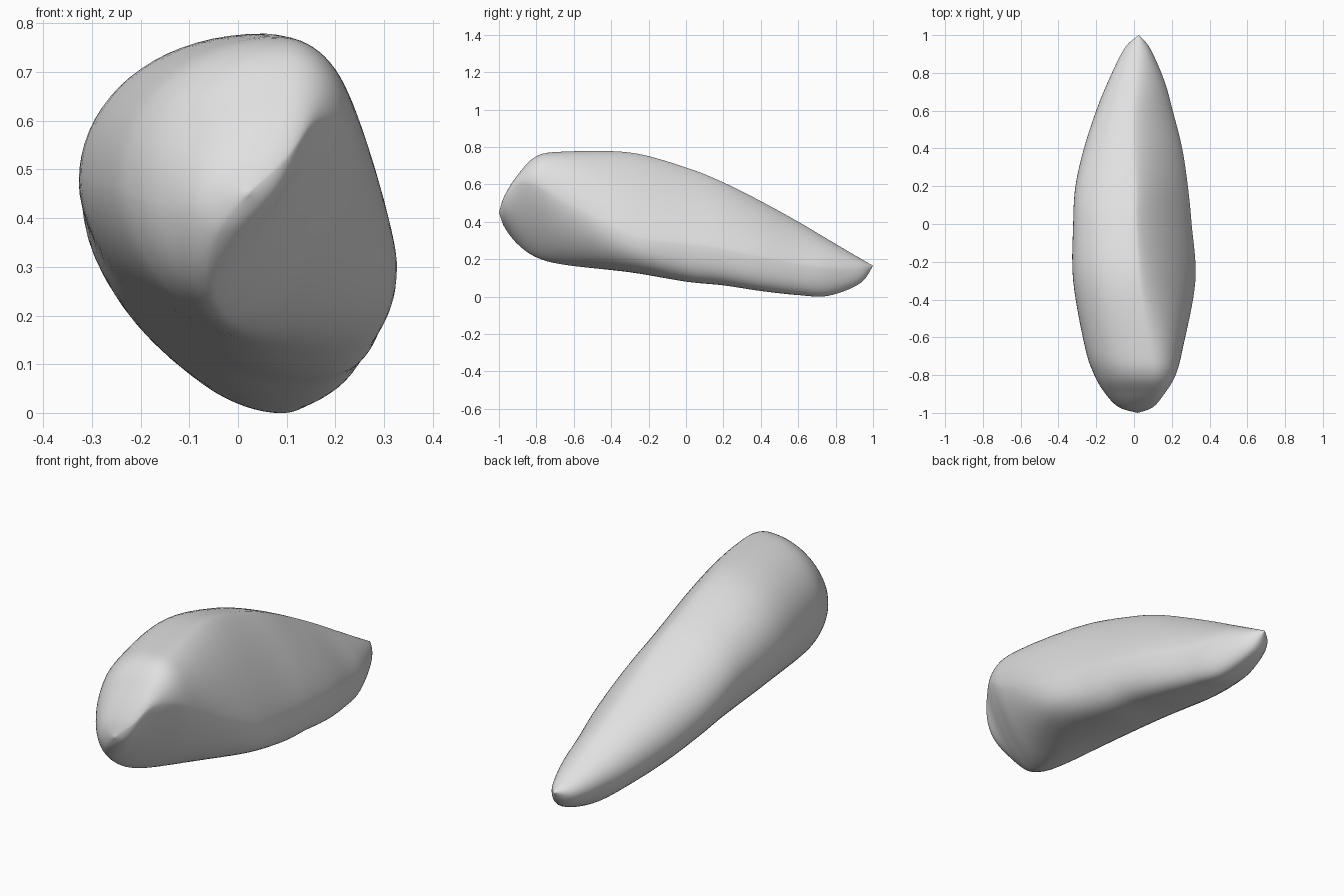
import bpy
import bmesh
from math import sin, cos, pi
from mathutils import Vector

SIDES_PER_QUARTER = 18
STEPS_PER_STATION = 7

# Each station along the length: y, then (x, z) extremes as
# top x, top z, right x, right z, bottom x, bottom z, left x, left z,
# and the flatness of the upper and lower faces on the right side
STATIONS = [
    (-1, .02, .45, .02, .45, .02, .45, .02, .45, 1, 1),
    (-.97, .06, .54, .1, .52, -.04, .37, -.08, .43, 1, 1.2),
    (-.9, .1, .65, .16, .6, -.06, .28, -.15, .43, 1, 1.4),
    (-.8, .1, .75, .22, .6, -.04, .21, -.21, .45, 1, 1.45),
    (-.65, .08, .775, .26, .51, 0, .17, -.26, .47, 1.05, 1.25),
    (-.3, .03, .77, .325, .32, .08, .13, -.322, .48, 1.4, .85),
    (0, .01, .69, .305, .28, .13, .08, -.322, .45, 1.55, .75),
    (.2, .01, .61, .285, .25, .13, .06, -.31, .39, 1.55, .75),
    (.4, 0, .51, .255, .21, .12, .03, -.265, .31, 1.5, .75),
    (.6, 0, .4, .205, .17, .1, .008, -.2, .24, 1.45, .8),
    (.76, .01, .305, .16, .15, .08, .004, -.135, .19, 1.3, .9),
    (.93, .02, .205, .085, .14, .04, .07, -.05, .15, 1, .9),
    (1, .025, .165, .025, .165, .025, .165, .025, .165, 1, 1),
]


def blend(i, t):
    """Smooth curve through the stations, for every column at once."""
    last = len(STATIONS) - 1
    picks = [STATIONS[min(max(k, 0), last)] for k in range(i - 1, i + 3)]
    return [
        b + t * ((c - a) + t * ((2 * a - 5 * b + 4 * c - d)
                                + t * (3 * b - a - 3 * c + d))) / 2
        for a, b, c, d in zip(*picks)
    ]


def quarter(start, end, flatness, flat_start):
    """Rounded corner between two neighbouring extremes of a section."""
    points = []
    for k in range(SIDES_PER_QUARTER):
        angle = k / SIDES_PER_QUARTER * pi / 2
        away = max(sin(angle), 0) ** flatness
        stay = max(cos(angle), 0) ** flatness
        if flat_start:  # leaves horizontally, arrives vertically
            x = start[0] + (end[0] - start[0]) * away
            z = end[1] + (start[1] - end[1]) * stay
        else:  # leaves vertically, arrives horizontally
            x = end[0] + (start[0] - end[0]) * stay
            z = start[1] + (end[1] - start[1]) * away
        points.append((x, z))
    return points


def section(values):
    y, tx, tz, rx, rz, bx, bz, lx, lz, upper, lower = values
    top, right, bottom, left = (tx, tz), (rx, rz), (bx, bz), (lx, lz)
    outline = (quarter(top, right, upper, True)
               + quarter(right, bottom, lower, False)
               + quarter(bottom, left, 1.12, True)
               + quarter(left, top, .95, False))
    return [Vector((x, y, z)) for x, z in outline]


def make_material(name, colour):
    material = bpy.data.materials.new(name)
    material.use_nodes = True
    material.diffuse_color = colour
    shader = material.node_tree.nodes["Principled BSDF"]
    shader.inputs["Base Color"].default_value = colour
    shader.inputs["Roughness"].default_value = .7
    return material


default_cube = bpy.data.objects.get("Cube")
if default_cube:
    bpy.data.objects.remove(default_cube, do_unlink=True)

# Loft the rounded body through all sections
bm = bmesh.new()
rings = []
for i in range(len(STATIONS) - 1):
    for step in range(STEPS_PER_STATION):
        if i or step:
            points = section(blend(i, step / STEPS_PER_STATION))
            rings.append([bm.verts.new(p) for p in points])

count = len(rings[0])
for ring, following in zip(rings, rings[1:]):
    for k in range(count):
        n = (k + 1) % count
        bm.faces.new((ring[k], ring[n], following[n], following[k]))

# Close the blunt end and the pointed end
for ring, station in ((rings[0], STATIONS[0]), (rings[-1], STATIONS[-1])):
    pole = bm.verts.new((station[1], station[0], station[2]))
    for k in range(count):
        bm.faces.new((ring[k], ring[(k + 1) % count], pole))

bmesh.ops.recalc_face_normals(bm, faces=bm.faces)
for face in bm.faces:
    face.smooth = True

mesh = bpy.data.meshes.new("tapered_stone")
bm.to_mesh(mesh)
bm.free()
mesh.materials.append(make_material("light grey", (.75, .75, .75, 1)))
stone = bpy.data.objects.new("tapered_stone", mesh)
bpy.context.collection.objects.link(stone)
